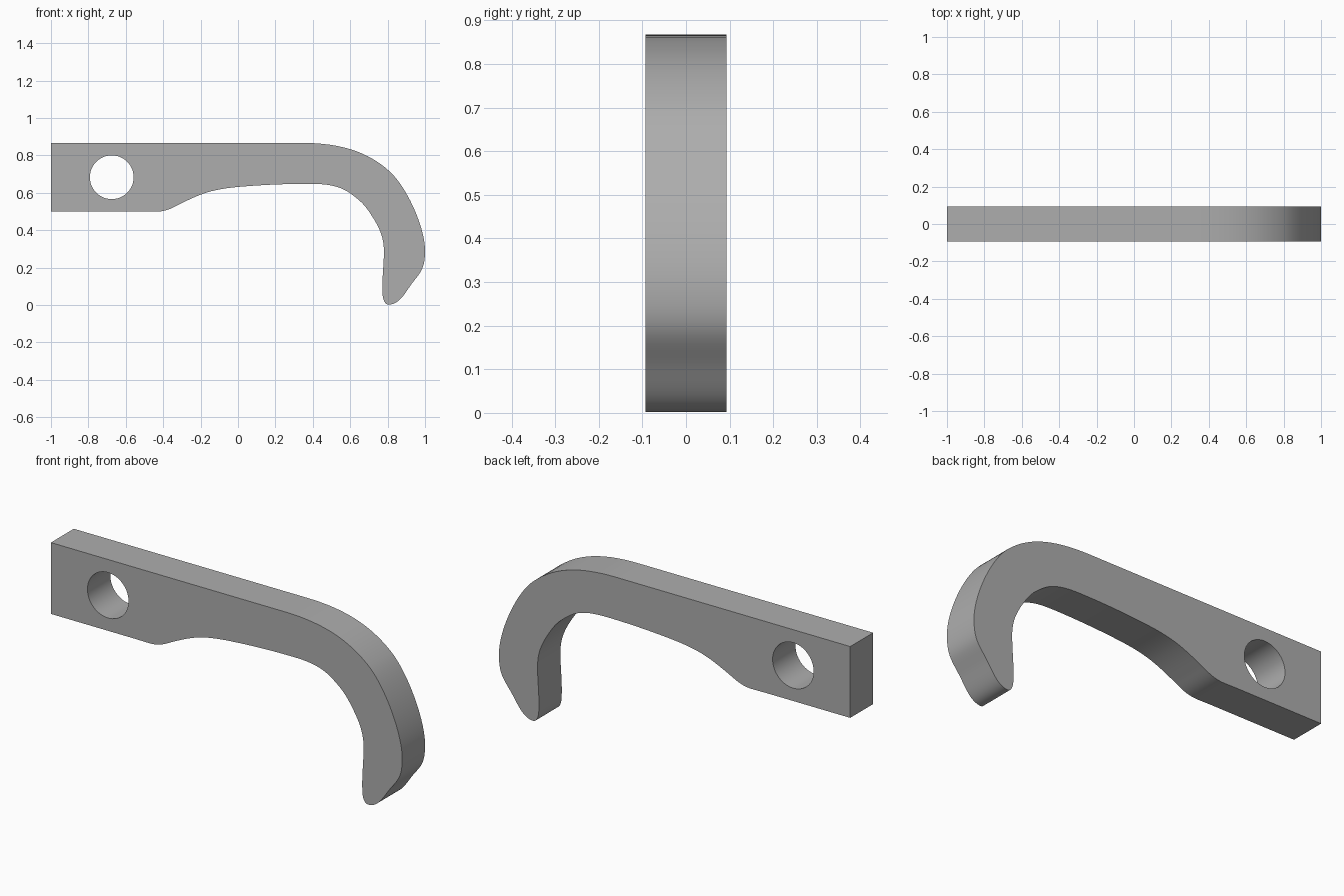
import bpy
import math
from mathutils import Vector

cube = bpy.data.objects.get("Cube")
if cube:
    bpy.data.objects.remove(cube, do_unlink=True)

HALF_WIDTH = 0.093


def add_spline(curve, knots):
    """Closed bezier: each knot is x, z, heading in degrees, handle in, handle out."""
    spline = curve.splines.new("BEZIER")
    spline.bezier_points.add(len(knots) - 1)
    spline.use_cyclic_u = True
    spline.resolution_u = 14
    for point, (x, z, heading, h_in, h_out) in zip(spline.bezier_points, knots):
        a = math.radians(heading)
        co, way = Vector((x, z, 0)), Vector((math.cos(a), math.sin(a), 0))
        point.handle_left_type = point.handle_right_type = "FREE"
        point.co = co
        point.handle_left = co - way * h_in
        point.handle_right = co + way * h_out


# Hook outline, clockwise from the top corner of the mounting end
outline = [
    (-1, 0.867, 0, 0, 0),
    (0.33, 0.867, 0, 0, 0.2),
    (0.81, 0.715, -42, 0.17, 0.12),
    (1, 0.29, -90, 0.13, 0.1),
    (0.93, 0.115, -127, 0.07, 0.06),
    (0.805, 0.002, 180, 0.06, 0.02),
    (0.773, 0.06, 92, 0.03, 0.1),
    (0.78, 0.29, 90, 0.09, 0.08),
    (0.70, 0.5, 124, 0.09, 0.05),
    (0.607, 0.592, 143, 0.05, 0.08),
    (0.38, 0.648, 180, 0.09, 0.12),
    (0.01, 0.632, 185, 0.12, 0.07),
    (-0.18, 0.597, 199, 0.06, 0.05),
    (-0.31, 0.54, 206, 0.05, 0.04),
    (-0.44, 0.499, 180, 0.06, 0.02),
    (-0.52, 0.5, 180, 0, 0),
    (-1, 0.5, 90, 0, 0),
]

# Round mounting hole
R, KAPPA = 0.117, 0.5523
hole = [(-0.675 + R * math.cos(a), 0.683 + R * math.sin(a),
         math.degrees(a) + 90, R * KAPPA, R * KAPPA)
        for a in (i * math.pi / 2 for i in range(4))]

curve = bpy.data.curves.new("hook_profile", "CURVE")
curve.dimensions = "2D"
curve.fill_mode = "BOTH"
curve.extrude = HALF_WIDTH
add_spline(curve, outline)
add_spline(curve, hole)

# Stand the extruded profile upright and turn it into a mesh
hook = bpy.data.objects.new("hook", curve)
bpy.context.collection.objects.link(hook)
hook.rotation_euler.x = math.pi / 2
for other in bpy.context.selected_objects:
    other.select_set(False)
hook.select_set(True)
bpy.context.view_layer.objects.active = hook
bpy.ops.object.convert(target="MESH")
hook = bpy.context.object
hook.name = "hook"

# Weld the rims so the edges are closed, then smooth the curved sides
bpy.ops.object.mode_set(mode="EDIT")
bpy.ops.mesh.select_all(action="SELECT")
bpy.ops.mesh.remove_doubles(threshold=0.0005)
bpy.ops.mesh.normals_make_consistent(inside=False)
bpy.ops.object.mode_set(mode="OBJECT")
bpy.ops.object.shade_smooth_by_angle(angle=math.radians(35))

# Plain grey finish
grey = bpy.data.materials.new("grey")
grey.use_nodes = True
colour = (0.42, 0.42, 0.42, 1)
grey.diffuse_color = colour
grey.node_tree.nodes["Principled BSDF"].inputs["Base Color"].default_value = colour
hook.data.materials.clear()
hook.data.materials.append(grey)
